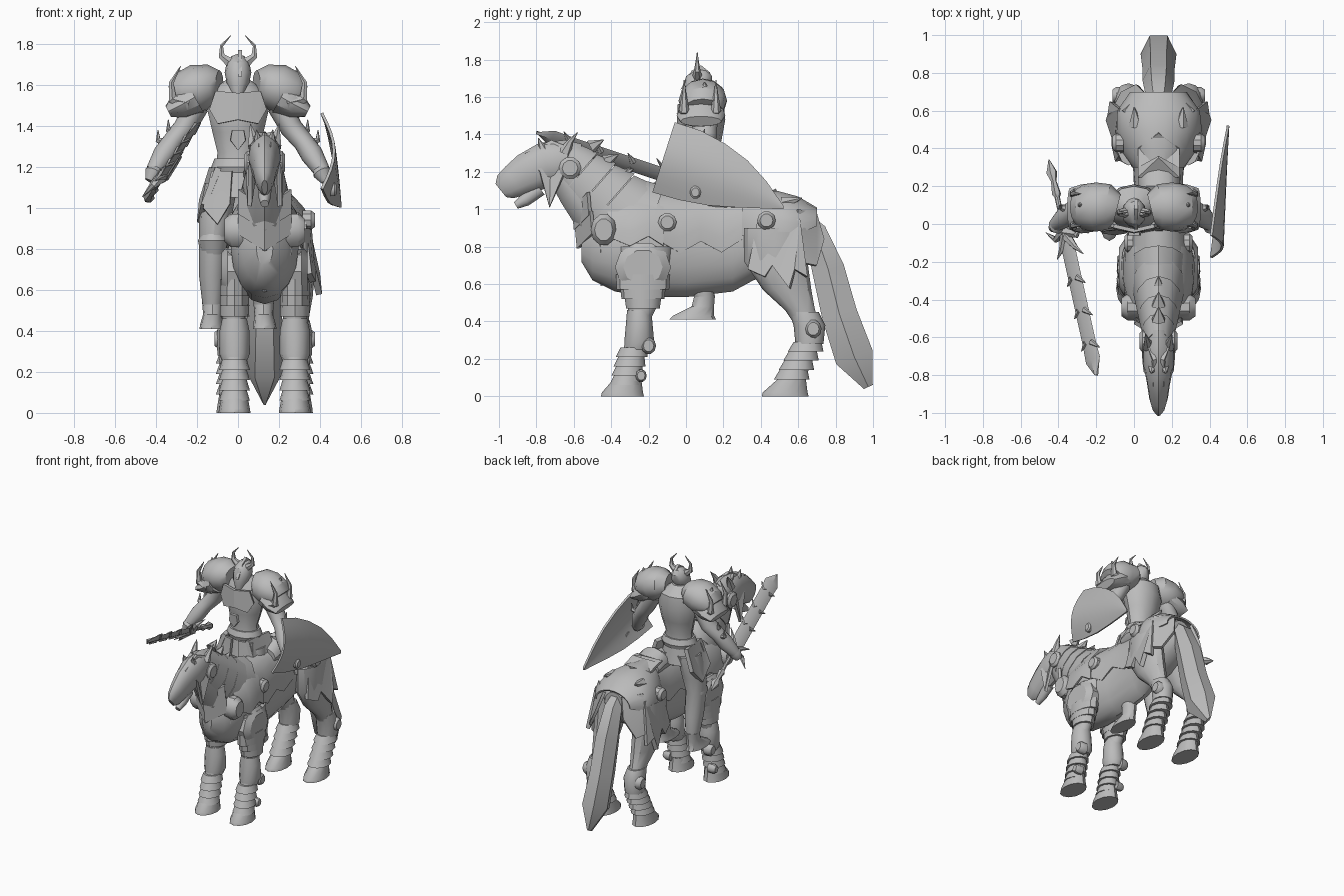
import bpy, bmesh, math
from mathutils import Vector

cube = bpy.data.objects.get("Cube")
if cube:
    bpy.data.objects.remove(cube, do_unlink=True)

X, Y, Z = Vector((1, 0, 0)), Vector((0, 1, 0)), Vector((0, 0, 1))
HORSE_X = .13
SIDES = (("left", 1), ("right", -1))

stone = bpy.data.materials.new("stone_grey")
stone.use_nodes = True
grey = (.5, .5, .5, 1)
stone.diffuse_color = grey
stone.node_tree.nodes["Principled BSDF"].inputs["Base Color"].default_value = grey
parts = []


def finish(name, bm, thickness=0):
    """Turn a bmesh into a named object, thickening open sheets."""
    bmesh.ops.recalc_face_normals(bm, faces=bm.faces[:])
    if thickness:
        bmesh.ops.solidify(bm, geom=bm.faces[:], thickness=thickness)
        bmesh.ops.recalc_face_normals(bm, faces=bm.faces[:])
    mesh = bpy.data.meshes.new(name)
    bm.to_mesh(mesh)
    bm.free()
    mesh.materials.append(stone)
    obj = bpy.data.objects.new(name, mesh)
    bpy.context.collection.objects.link(obj)
    parts.append(obj)


def skin(bm, rows, closed):
    """Bridge neighbouring rows of vertices with quads."""
    for low, high in zip(rows, rows[1:]):
        count = len(low)
        for i in range(count if closed else count - 1):
            j = (i + 1) % count
            bm.faces.new((low[i], low[j], high[j], high[i]))


def tube(name, rings, side=X, axis=None, sides=12, arc=None, zigzag=0):
    """Loft elliptical rings (x, y, z, half width, half depth) along a path."""
    bm = bmesh.new()
    centres = [Vector(ring[:3]) for ring in rings]
    rows = []
    for i, (centre, ring) in enumerate(zip(centres, rings)):
        along = axis or centres[min(i + 1, len(rings) - 1)] - centres[max(i - 1, 0)]
        along = along.normalized()
        u = (side - along * side.dot(along)).normalized()
        v = u.cross(along)
        start, end = arc or (0, math.tau)
        start, end = start - zigzag * (i % 2), end + zigzag * (i % 2)
        steps = sides if arc is None else sides - 1
        angles = [start + (end - start) * k / steps for k in range(sides)]
        rows.append([bm.verts.new(centre + u * ring[3] * math.cos(a) + v * ring[4] * math.sin(a))
                     for a in angles])
    skin(bm, rows, arc is None)
    if arc is None:
        bm.faces.new(rows[0])
        bm.faces.new(rows[-1])
    finish(name, bm, .012 if arc else 0)


def plate(name, points, thickness=.02):
    bm = bmesh.new()
    bm.faces.new([bm.verts.new(p) for p in points])
    bmesh.ops.triangulate(bm, faces=bm.faces[:])
    finish(name, bm, thickness)


def spike(name, points, radius, side=Y):
    last = len(points) - 1
    tube(name, [(*p, max(radius * (1 - i / last), .002), max(radius * (1 - i / last), .002))
                for i, p in enumerate(points)], side, sides=6)


def boss(name, x, y, z, ry, rz, depth, s):
    """Domed disc facing sideways."""
    tube(name, [(x - s * depth, y, z, ry, rz), (x, y, z, ry, rz),
                (x + s * depth / 2, y, z, ry * .7, rz * .7)], Y, X, 10)


def horse(rings, dx=0):
    return [(HORSE_X + dx, *ring) for ring in rings]


# Horse body, neck and head
tube("horse_body", horse([
    (-.56, .8, .04, .08), (-.5, .79, .11, .17), (-.38, .8, .165, .24), (-.2, .8, .165, .27),
    (.0, .79, .135, .26), (.25, .81, .115, .25), (.36, .85, .15, .23), (.47, .87, .19, .21),
    (.58, .89, .16, .17), (.68, .9, .08, .09)]), axis=Y, sides=16)
tube("horse_neck", horse([
    (-.2, .9, .15, .24), (-.33, .95, .135, .23), (-.45, 1.03, .11, .19),
    (-.56, 1.14, .085, .15), (-.66, 1.25, .06, .11)]))
tube("horse_head", horse([
    (-.56, 1.25, .05, .1), (-.64, 1.25, .08, .12), (-.75, 1.24, .08, .12), (-.85, 1.19, .06, .11),
    (-.92, 1.15, .05, .09), (-.965, 1.12, .035, .075), (-.99, 1.1, .015, .045)]))
tube("horse_lower_lip", horse([(-.78, 1.11, .035, .04), (-.86, 1.05, .03, .035), (-.91, 1.02, .02, .02)]))

# Overlapping neck lames and the ridge over the crest
for i in range(4):
    y, z = -.33 - i * .08, .96 + i * .077
    tube("neck_lame", horse([(y, z, .143 - i * .018, .232 - i * .028),
                             (y - .08, z + .07, .125 - i * .018, .2 - i * .028)]))
    spike("crest_spike", [(HORSE_X, y + .06, z + .14), (HORSE_X, y + .13, z + .18)], .04)

# Tail, flat-sided and hanging behind
tube("horse_tail", horse([
    (.6, .98, .04, .04), (.69, .88, .07, .07), (.76, .68, .085, .1), (.82, .44, .085, .11),
    (.9, .21, .095, .12), (.975, .05, .01, .03)]), sides=6)

# Saddle cloth, rump cover and shoulder cover
tube("saddle_cloth", horse([
    (-.14, .84, .17, .25), (-.03, .84, .15, .25), (.08, .84, .14, .24), (.19, .84, .13, .24), (.3, .85, .135, .24)]),
     axis=Y, arc=(-.05, math.pi + .05), zigzag=.25)
tube("rump_cover", horse([
    (.3, .86, .14, .24), (.39, .87, .2, .23), (.49, .88, .23, .22), (.6, .9, .22, .17), (.7, .91, .15, .1)]),
     axis=Y, arc=(0, math.pi), zigzag=.2)
tube("shoulder_cover", horse([
    (-.42, .83, .17, .23), (-.3, .83, .19, .26), (-.2, .83, .19, .26), (-.12, .83, .175, .25)]),
     axis=Y, arc=(.1, math.pi - .1), zigzag=.2)
tube("saddle_cantle", horse([(.12, 1.04, .1, .06), (.2, 1.06, .11, .09), (.3, 1.04, .11, .07)]), axis=Y)
plate("rump_chevron", [(HORSE_X - .11, .3, 1.1), (HORSE_X, .36, 1.13), (HORSE_X + .11, .3, 1.1),
                       (HORSE_X + .11, .4, 1.07), (HORSE_X, .48, 1.11), (HORSE_X - .11, .4, 1.07)])

for label, s in SIDES:
    # Head armour
    def hx(dx):
        return HORSE_X + s * dx
    plate(label + "_cheek_plate", [
        (hx(.03), -.86, 1.3), (hx(.08), -.78, 1.2), (hx(.085), -.73, 1.01),
        (hx(.09), -.66, 1.18), (hx(.07), -.62, 1.33), (hx(.03), -.72, 1.37)])
    boss(label + "_head_roundel", hx(.085), -.62, 1.22, .06, .06, .03, s)
    spike(label + "_ear", [(hx(.05), -.65, 1.3), (hx(.06), -.62, 1.36), (hx(.07), -.58, 1.41)], .035)
    spike(label + "_brow_spike", [(hx(.03), -.76, 1.31), (hx(.04), -.79, 1.38)], .03)

    # Chest chevrons
    for i in range(4):
        y, z = -.61 + .016 * i * i, 1 - .1 * i
        plate(label + "_chest_plate", [(hx(0), y, z), (hx(.13), y + .08, z + .09),
                                       (hx(.13), y + .09, z - .03), (hx(0), y + .01, z - .11)])

    # Front leg with hoof, banded greave and shoulder guard
    dx = s * .147
    tube(label + "_front_leg", horse([
        (-.22, .8, .05, .14), (-.22, .6, .06, .12), (-.23, .5, .06, .085), (-.245, .42, .055, .06),
        (-.25, .36, .055, .055), (-.29, .2, .055, .06), (-.32, .08, .055, .06)], dx), axis=Z)
    tube(label + "_front_hoof", horse([(-.31, .1, .06, .07), (-.34, .02, .075, .11), (-.34, 0, .078, .115)], dx), axis=Z)
    tube(label + "_front_knee_guard", horse([
        (-.25, .46, .06, .065), (-.25, .4, .073, .07), (-.25, .29, .075, .08), (-.26, .25, .06, .07)], dx), axis=Z)
    for i in range(4):
        y, z = -.28 - .012 * i, .26 - .05 * i
        tube(label + "_front_greave_band", horse([(y, z, .06, .07), (y - .01, z - .05, .075, .085)], dx), axis=Z)
    for i in range(3):
        tube(label + "_foreleg_lame", horse([(-.23, .65 - i * .05, .07, .145 - i * .022),
                                             (-.23, .57 - i * .05, .072, .14 - i * .025)], dx), axis=Z)
    boss(label + "_shoulder_guard", hx(.18), -.23, .69, .15, .135, .06, s)
    boss(label + "_shoulder_roundel", hx(.165), -.44, .89, .07, .085, .06, s)
    boss(label + "_knee_roundel", hx(.2), -.2, .27, .04, .045, .04, s)
    boss(label + "_fetlock_roundel", hx(.2), -.24, .11, .03, .035, .04, s)
    boss(label + "_saddle_roundel", hx(.165), -.1, .93, .05, .05, .03, s)

    # Hind leg with hoof, hock guard and jagged thigh plates
    dx = s * .16
    tube(label + "_hind_leg", horse([
        (.47, .9, .07, .16), (.48, .72, .085, .17), (.54, .57, .075, .13), (.61, .46, .055, .08),
        (.66, .37, .055, .07), (.65, .27, .05, .06), (.59, .14, .055, .065), (.56, .07, .055, .07)], dx), axis=Z)
    tube(label + "_hind_hoof", horse([(.57, .1, .06, .07), (.53, .02, .073, .12), (.53, 0, .075, .125)], dx), axis=Z)
    tube(label + "_hock_guard", horse([(.63, .45, .06, .08), (.66, .38, .075, .085), (.66, .28, .07, .075)], dx), axis=Z)
    for i in range(4):
        y, z = .65 - .025 * i, .29 - .05 * i
        tube(label + "_hind_greave_band", horse([(y, z, .06, .075), (y - .01, z - .05, .078, .095)], dx), axis=Z)
    boss(label + "_hock_roundel", hx(.225), .68, .36, .045, .05, .04, s)
    boss(label + "_rump_roundel", hx(.225), .43, .94, .05, .05, .04, s)
    plate(label + "_thigh_plate", [
        (hx(.2), .38, .93), (hx(.23), .33, .68), (hx(.25), .42, .64), (hx(.25), .46, .7),
        (hx(.28), .55, .58), (hx(.27), .58, .68), (hx(.26), .65, .64), (hx(.21), .61, .95)], .03)
    plate(label + "_rear_plate", [
        (hx(.19), .6, 1), (hx(.25), .6, .72), (hx(.2), .7, .7), (hx(.12), .74, .84), (hx(.08), .7, .98)])
    spike(label + "_rump_spike", [(hx(.12), .52, 1.03), (hx(.13), .62, 1.06)], .04)

# Rider torso, belt and helmet
def rider(rings, x=0):
    return [(x, *ring) for ring in rings]


tube("rider_torso", rider([
    (.08, 1.05, .14, .11), (.08, 1.18, .11, .09), (.08, 1.27, .1, .08), (.09, 1.37, .125, .1),
    (.09, 1.48, .15, .12), (.1, 1.57, .13, .1), (.08, 1.63, .05, .05)]), axis=Z)
tube("rider_belt", rider([(.08, 1.17, .12, .1), (.08, 1.2, .13, .11), (.08, 1.24, .115, .095)]), axis=Z)
tube("rider_helmet", rider([
    (.02, 1.54, .025, .03), (.04, 1.61, .055, .06), (.06, 1.66, .065, .075), (.07, 1.71, .055, .07),
    (.08, 1.74, .03, .04), (.08, 1.75, .005, .005)]), axis=Z)
plate("helmet_crest", [(0, -.03, 1.64), (0, .03, 1.74), (0, .08, 1.77), (0, .13, 1.73), (0, .07, 1.7)])
plate("belt_buckle", [(-.03, -.04, 1.38), (.03, -.04, 1.38), (.04, -.04, 1.33), (0, -.03, 1.28), (-.04, -.04, 1.33)])

for label, s in SIDES:
    def pts(*points):
        return [(s * p[0], *p[1:]) for p in points]
    spike(label + "_helmet_horn", pts((.04, .06, 1.71), (.08, .06, 1.74), (.08, .06, 1.79), (.035, .06, 1.84)), .027)
    plate(label + "_breastplate", pts((0, -.045, 1.56), (.11, -.02, 1.57), (.14, -.01, 1.48), (.1, -.03, 1.41), (0, -.05, 1.43)))
    # Pauldron with upswept horns
    tube(label + "_pauldron", pts((.09, .08, 1.6, .08, .07), (.13, .09, 1.6, .12, .1), (.2, .09, 1.58, .13, .12),
                                  (.27, .09, 1.56, .12, .1), (.29, .09, 1.54, .1, .07)), Y)
    tube(label + "_pauldron_lame", pts((.21, .08, 1.54, .12, .09), (.28, .08, 1.5, .13, .07), (.34, .08, 1.47, .11, .03)), Y)
    for y in (-.01, .16):
        spike(label + "_pauldron_horn", pts((.24, y, 1.51), (.32, y, 1.53), (.325, y, 1.61), (.28, y, 1.69)), .04)
    spike(label + "_pauldron_tip", pts((.27, .1, 1.6), (.29, .1, 1.68)), .05)
    # Arm, elbow spikes and fist
    tube(label + "_arm", pts((.2, .1, 1.5, .07, .06), (.26, .1, 1.39, .065, .055), (.32, .07, 1.32, .055, .05),
                             (.36, .04, 1.26, .06, .055), (.41, .0, 1.18, .04, .04)), Y)
    for dx in (0, .05):
        spike(label + "_elbow_spike", pts((.28 + dx, .07, 1.36 - dx), (.34 + dx, .09, 1.38 - dx), (.34 + dx, .1, 1.43 - dx)), .03)
    tube(label + "_fist", pts((.39, .02, 1.21, .03, .03), (.41, -.01, 1.17, .045, .045), (.43, -.02, 1.13, .025, .025)), Y)
    # Leg, boot and hip guards
    tube(label + "_rider_leg", pts((.08, .08, 1.12, .08, .1), (.11, .06, .96, .08, .1), (.12, .05, .84, .07, .08),
                                   (.125, .08, .67, .065, .075), (.125, .1, .5, .045, .05)), axis=Z)
    tube(label + "_boot", pts((.125, .1, .54, .05, .055), (.125, .09, .48, .045, .06),
                              (.13, .04, .43, .055, .11), (.13, .035, .41, .058, .125)), axis=Z)
    tube(label + "_knee_cop", pts((.12, .05, .9, .05, .07), (.12, .04, .84, .075, .085), (.12, .06, .76, .06, .07)), axis=Z)
    plate(label + "_hip_guard", pts((.11, -.03, 1.2), (.14, .18, 1.2), (.19, .18, 1.04), (.2, .08, .93), (.18, -.04, 1.02)), .03)
    plate(label + "_front_tasset", pts((.03, -.04, 1.18), (.13, -.02, 1.18), (.17, -.05, 1), (.1, -.06, .92), (.04, -.05, 1.02)))

# Sword held forward in the right hand, barbed on both edges
pommel, tip = Vector((-.45, .34, 1.03)), Vector((-.2, -.8, 1.41))
aim = (tip - pommel).normalized()
across = (aim.cross(Z).normalized() - Z).normalized()


def on_sword(t, offset=0):
    return tuple(pommel.lerp(tip, t) + across * offset)


tube("sword_blade", [(*on_sword(t), w, .014) for t, w in ((.34, .035), (.4, .05), (.85, .05), (.93, .055), (1, .003))],
     across, sides=4)
tube("sword_grip", [(*on_sword(t), .014, .014) for t in (.1, .38)], across, sides=8)
tube("sword_pommel", [(*on_sword(t), w, w) for t, w in ((0, .003), (.06, .03), (.1, .015), (.16, .025), (.18, .01))],
     across, sides=6)
for s in (1, -1):
    spike("sword_guard", [on_sword(.33), on_sword(.36, s * .08), on_sword(.32, s * .14)], .035, X)
    spike("sword_guard_claw", [on_sword(.35), on_sword(.41, s * .05), on_sword(.45, s * .1)], .03, X)
    for t in (.55, .7, .85):
        spike("sword_barb", [on_sword(t, s * .02), on_sword(t + .03, s * .07)], .02, X)

# Curved shield on the left arm
upper = [(-.06, 1.465), (.08, 1.42), (.21, 1.35), (.33, 1.26), (.43, 1.15), (.52, 1.02)]
lower = [(-.18, 1.09), (-.04, 1.05), (.12, 1.02), (.27, 1.01), (.4, 1.005), (.52, 1)]
bm = bmesh.new()
rows = []
for i, (a, b) in enumerate(zip(upper, lower)):
    f = i / (len(upper) - 1)
    rows.append([bm.verts.new((.415 + .09 * f + .06 * math.sin(math.pi * t) * (1 - f),
                               a[0] + (b[0] - a[0]) * t, a[1] + (b[1] - a[1]) * t))
                 for t in (k / 8 for k in range(9))])
skin(bm, rows, False)
finish("shield", bm, .014)
boss("shield_boss", .47, .05, 1.09, .03, .035, .02, 1)

# Smooth shading with sharp armour edges
bpy.ops.object.select_all(action="DESELECT")
for obj in parts:
    obj.select_set(True)
bpy.context.view_layer.objects.active = parts[0]
bpy.ops.object.shade_smooth_by_angle(angle=math.radians(35))
